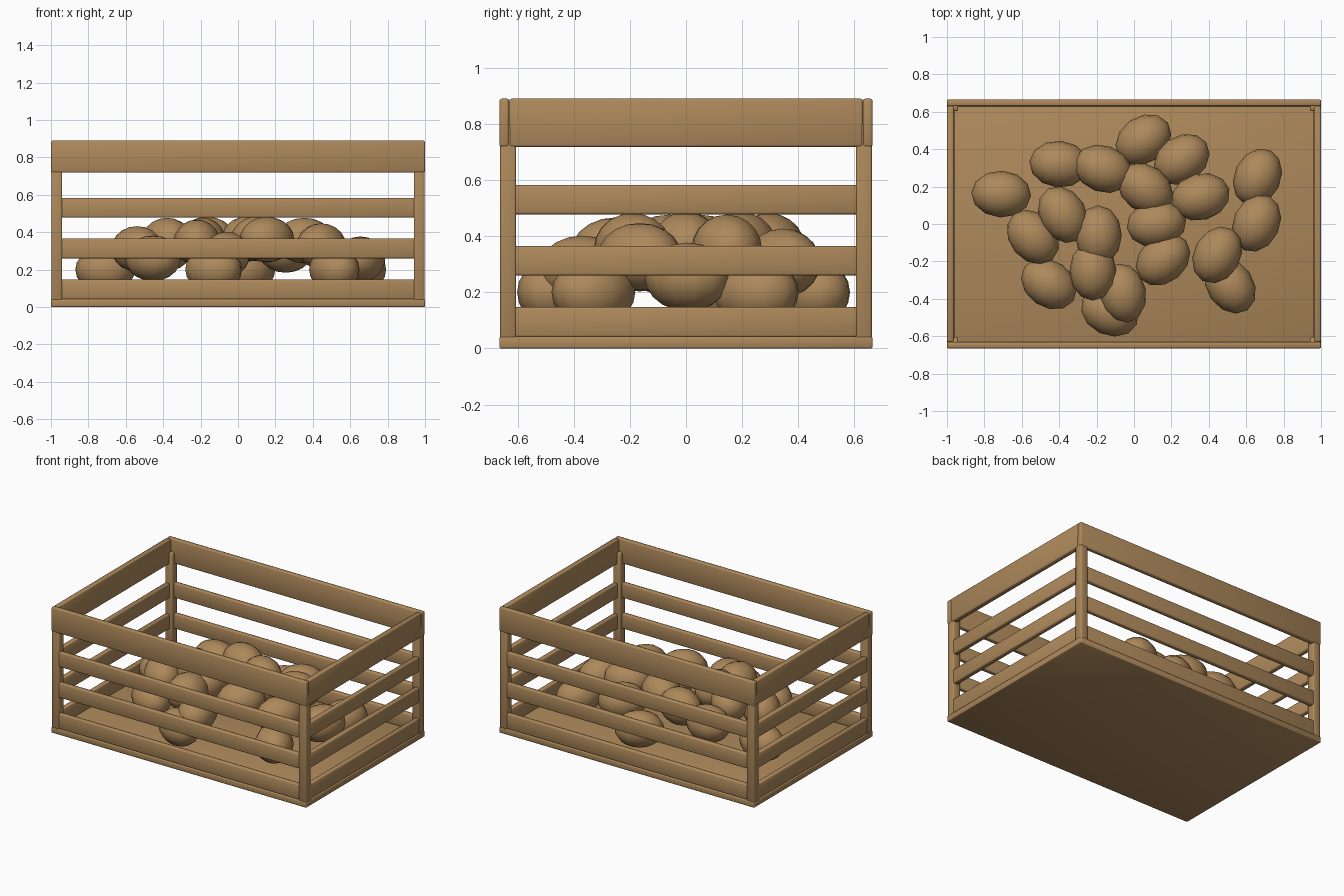
import bpy
import math

if "Cube" in bpy.data.objects:
    bpy.data.objects.remove(bpy.data.objects["Cube"])

wood = bpy.data.materials.new("tan_wood")
wood.diffuse_color = (0.42, 0.25, 0.105, 1)
wood.use_nodes = True
wood.node_tree.nodes["Principled BSDF"].inputs["Base Color"].default_value = wood.diffuse_color


def finish(ob, name, angle):
    ob.name = name
    ob.data.materials.append(wood)
    bpy.ops.object.shade_smooth_by_angle(angle=math.radians(angle))


def board(name, x0, x1, y0, y1, z0, z1, bevel=0.008):
    bpy.ops.mesh.primitive_cube_add(size=1, location=((x0 + x1) / 2, (y0 + y1) / 2, (z0 + z1) / 2))
    ob = bpy.context.object
    ob.scale = (x1 - x0, y1 - y0, z1 - z0)
    bpy.ops.object.transform_apply(location=False, rotation=False, scale=True)
    mod = ob.modifiers.new("rounded", 'BEVEL')
    mod.width = bevel
    mod.segments = 2
    bpy.ops.object.modifier_apply(modifier="rounded")
    finish(ob, name, 60)


W, D = 1.0, 0.665

# floor panel
board("floor", -W, W, -D, D, 0, 0.042, 0.006)

# corner posts
for sx in (-1, 1):
    for sy in (-1, 1):
        xs = sorted((sx * 0.94, sx * 0.998))
        ys = sorted((sy * 0.605, sy * 0.663))
        board("corner_post", *xs, *ys, 0.03, 0.80)

# slats between the posts, on all four sides
for z0, z1 in ((0.04, 0.147), (0.26, 0.365), (0.478, 0.583)):
    for s in (-1, 1):
        ys = sorted((s * 0.625, s * 0.66))
        board("long_slat", -0.95, 0.95, *ys, z0, z1)
        xs = sorted((s * 0.96, s * 0.995))
        board("end_slat", *xs, -0.615, 0.615, z0, z1)

# wide top rails
for s in (-1, 1):
    ys = sorted((s * 0.63, s * D))
    board("long_top_rail", -W, W, *ys, 0.718, 0.89)
    xs = sorted((s * 0.963, s * W))
    board("end_top_rail", *xs, -0.63, 0.63, 0.718, 0.89)

# heap of eggs: x, y, z of centre, turn in degrees
eggs = [
    (-0.71, 0.16, 0.20, -3), (-0.40, 0.32, 0.31, -5), (-0.165, 0.295, 0.36, -20),
    (0.05, 0.45, 0.20, 35), (0.255, 0.345, 0.305, 35), (0.06, 0.19, 0.365, -35),
    (0.355, 0.145, 0.355, 15), (0.66, 0.25, 0.20, 65), (0.655, 0.005, 0.255, 65),
    (-0.54, -0.07, 0.31, -50), (-0.38, 0.05, 0.355, -60), (-0.19, -0.06, 0.355, 90),
    (0.12, 0.0, 0.365, 8), (0.155, -0.19, 0.36, 40), (0.445, -0.165, 0.325, 60),
    (0.515, -0.33, 0.20, -55), (-0.455, -0.32, 0.26, -35), (-0.22, -0.25, 0.345, 90),
    (-0.06, -0.37, 0.28, -80), (-0.13, -0.47, 0.20, -25),
]
for x, y, z, turn in eggs:
    bpy.ops.mesh.primitive_uv_sphere_add(segments=12, ring_count=10, radius=1, location=(x, y, z),
                                         rotation=(0, 0, math.radians(turn)))
    ob = bpy.context.object
    ob.scale = (0.16, 0.125, 0.122)
    bpy.ops.object.transform_apply(location=False, rotation=False, scale=True)
    finish(ob, "egg", 80)
